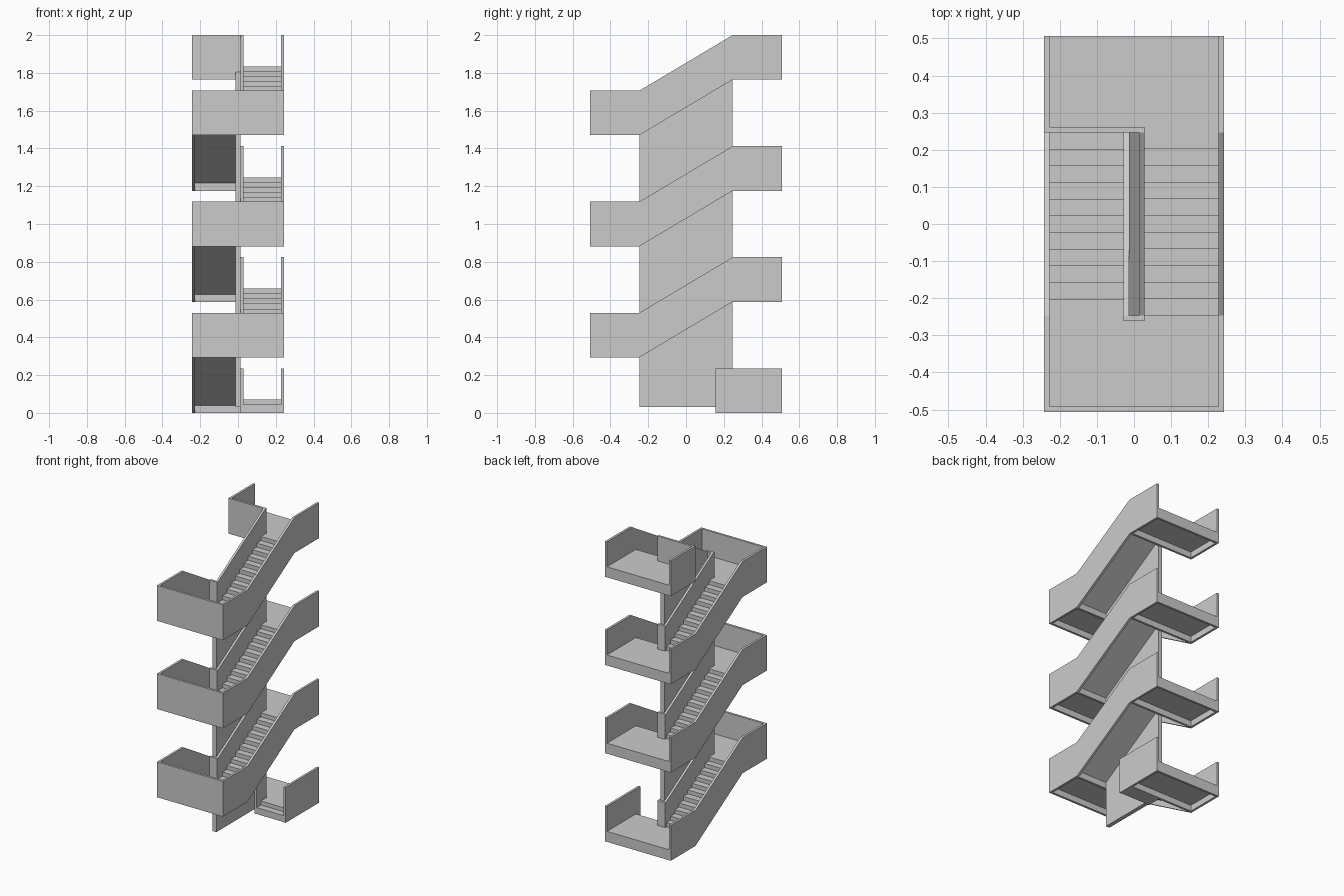
import bpy, bmesh

if "Cube" in bpy.data.objects:
    bpy.data.objects.remove(bpy.data.objects["Cube"])

W, L, E, T = 0.243, 0.507, 0.247, 0.015   # half width, half length, flight end, wall thickness
RISE = 0.294                              # height of one flight
H = 0.236                                 # parapet height
SLAB_LO, SLAB_HI = 0.04, 0.07             # slab faces above parapet bottom
N = 11                                    # risers per flight


def prism(name, x0, x1, profile):
    """Extrude a (y, z) profile from x0 to x1."""
    bm = bmesh.new()
    face = bm.faces.new([bm.verts.new((x0, y, z)) for y, z in profile])
    ext = bmesh.ops.extrude_face_region(bm, geom=[face])
    verts = [v for v in ext["geom"] if isinstance(v, bmesh.types.BMVert)]
    bmesh.ops.translate(bm, verts=verts, vec=(x1 - x0, 0, 0))
    bmesh.ops.recalc_face_normals(bm, faces=bm.faces)
    me = bpy.data.meshes.new(name)
    bm.to_mesh(me)
    bm.free()
    ob = bpy.data.objects.new(name, me)
    bpy.context.collection.objects.link(ob)


def box(name, x0, x1, y0, y1, z0, z1):
    prism(name, x0, x1, [(y0, z0), (y1, z0), (y1, z1), (y0, z1)])


def flight(s, z):
    """One flight: s=1 is the left flight rising to the front, s=-1 the right one rising to the back."""
    def put(name, xa, xb, pts):
        prism(name, xa, xb, [(s * y, z + h) for y, h in pts])
    # outer parapet with its level ends along both landings
    put("outer_parapet", -s * W, -s * (W - T),
        [(L, 0), (L, H), (E, H), (-E, RISE + H), (-L, RISE + H),
         (-L, RISE), (-E, RISE), (E, 0)])
    # inner parapet beside the centre wall
    put("inner_parapet", -s * 0.028, -s * 0.0135,
        [(E, SLAB_LO), (E, H), (-E, RISE + H), (-E, RISE + SLAB_LO)])
    # sawtooth steps with a sloped underside
    pts = [(E, SLAB_LO)]
    for i in range(N):
        y = E - 2 * E * i / N
        pts += [(y, SLAB_HI + RISE * i / N), (y, SLAB_HI + RISE * (i + 1) / N)]
    pts += [(-E, SLAB_HI + RISE), (-E, SLAB_LO + RISE)]
    put("steps", -s * (W - T), -s * 0.028, pts)


def landing(s, z):
    """Landing at the back (s=1, open edge) or at the front (s=-1, walled edge)."""
    i = W - T
    box("landing_slab", -i, i, s * E, s * (L - T), z + SLAB_LO, z + SLAB_HI)
    box("landing_edge", -i, i, s * (L - T), s * L, z, z + (SLAB_HI if s > 0 else H))
    box("landing_beam", -i, i, s * E, s * (E + T), z, z + SLAB_LO)
    box("newel_wall", -0.028, 0.028, s * E, s * (E + T), z + SLAB_LO, z + H)


for k in range(3):
    z = 2 * RISE * k
    landing(1, z)
    landing(-1, z + RISE)
    flight(1, z)
    flight(-1, z + RISE)

# top landing with closing walls
top = 6 * RISE
landing(1, top)
box("top_side_parapet", -W, -W + T, E, L, top, top + H)
box("top_closing_wall", -W + T, 0.028, E, E + T, top, top + H)

# centre wall between flights, cut along the last flight's underside
prism("centre_wall", -0.0135, 0.0135,
      [(-E, 0.03), (E, 0.03), (E, top + SLAB_LO), (-E, top - RISE + SLAB_LO)])

# entrance: side walls and first steps
box("entrance_outer_wall", W - T, W, 0.155, L, 0, H)
box("entrance_inner_wall", 0.0135, 0.028, 0.155, E, 0, H)
t, r = 2 * E / N, RISE / N
prism("entrance_steps", 0.028, W - T,
      [(E, 0), (E, SLAB_HI), (E - t, SLAB_HI), (E - t, SLAB_HI - r),
       (E - 2 * t, SLAB_HI - r), (E - 2 * t, 0.0)])
